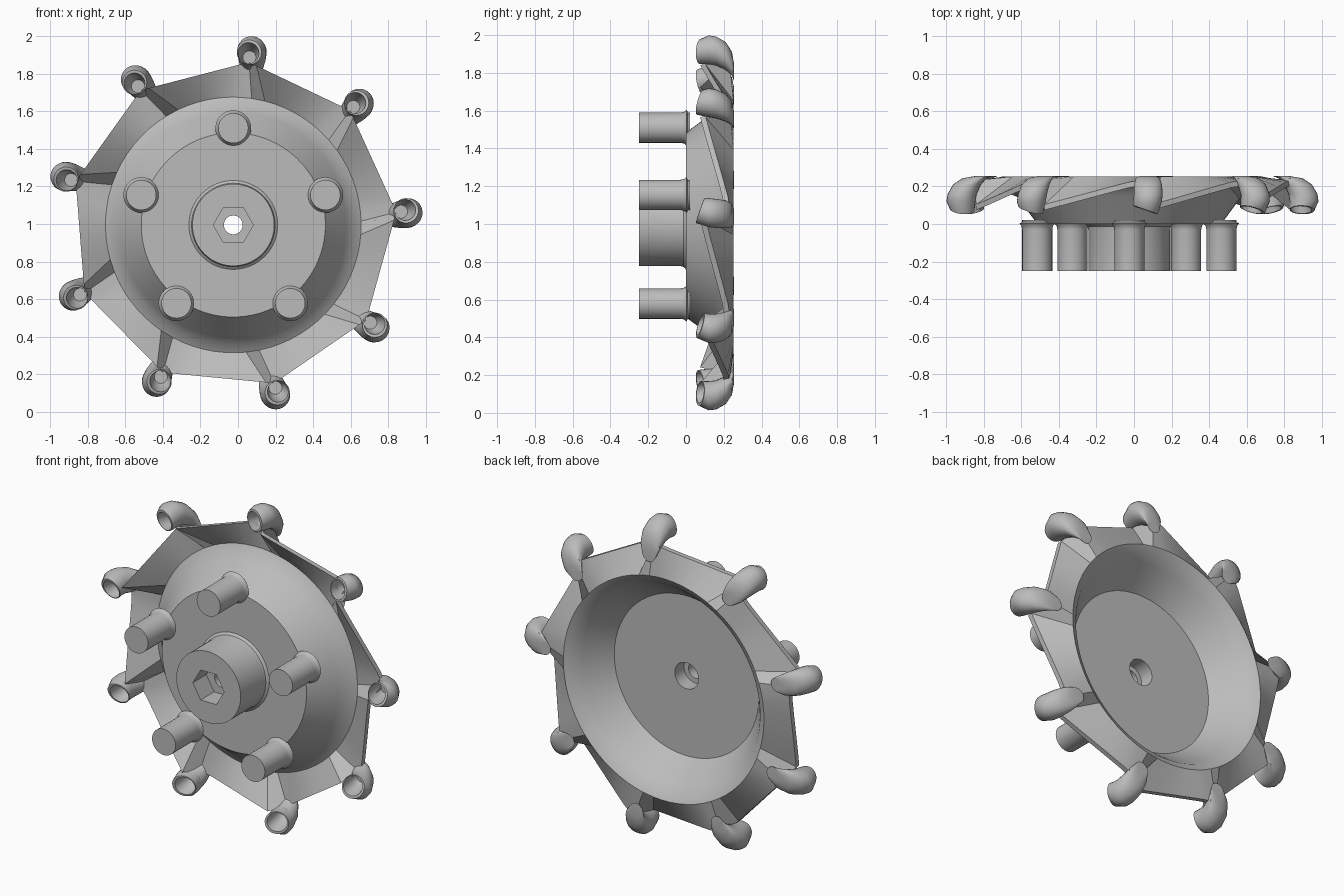
import bpy, bmesh, math
from math import cos, sin, radians, pi

if "Cube" in bpy.data.objects:
    bpy.data.objects.remove(bpy.data.objects["Cube"], do_unlink=True)

CX, CZ = -0.025, 0.995      # wheel axis
LOBES = 9
PITCH = 360 / LOBES
START = 84.5                # angle of the top lobe

grey = bpy.data.materials.new("plain_grey")
grey.use_nodes = True
grey.diffuse_color = (0.5, 0.5, 0.5, 1)
grey.node_tree.nodes["Principled BSDF"].inputs["Base Color"].default_value = (0.5, 0.5, 0.5, 1)


def polar(r, deg, y):
    return (CX + r * cos(radians(deg)), y, CZ + r * sin(radians(deg)))


def loft(name, rings, wrap=False, caps=False, sharp=30):
    """Skin a list of equal-length closed rings."""
    bm = bmesh.new()
    rows = [[bm.verts.new(p) for p in ring] for ring in rings]
    n = len(rows[0])
    pairs = list(zip(rows, rows[1:]))
    if wrap:
        pairs.append((rows[-1], rows[0]))
    for a, b in pairs:
        for i in range(n):
            j = (i + 1) % n
            bm.faces.new((a[i], a[j], b[j], b[i]))
    if caps:
        bm.faces.new(rows[0])
        bm.faces.new(rows[-1])
    bmesh.ops.recalc_face_normals(bm, faces=bm.faces)
    mesh = bpy.data.meshes.new(name)
    bm.to_mesh(mesh)
    bm.free()
    obj = bpy.data.objects.new(name, mesh)
    bpy.context.collection.objects.link(obj)
    mesh.materials.append(grey)
    bpy.ops.object.select_all(action="DESELECT")
    obj.select_set(True)
    bpy.context.view_layer.objects.active = obj
    bpy.ops.object.shade_smooth_by_angle(angle=radians(sharp))
    return obj


def circle(r, y, n=72):
    return [polar(r, 360 * i / n, y) for i in range(n)]


def hexagon(apothem, y, n=72):
    return [polar(apothem / cos(radians((360 * i / n) % 60 - 30)), 360 * i / n, y)
            for i in range(n)]


# Pressed dish: sawtooth rim, folds that widen toward the crest
RIM_T = (-0.06, 0.0, 0.07, 0.2, 0.37, 0.54, 0.7, 0.86)
FOLD_T = (-0.06, 0.07, 0.22, 0.33, 0.45, 0.58, 0.7, 0.83)
EVEN_T = [i / 8 - 0.06 for i in range(8)]


def rim_radius(t):
    half = radians(PITCH / 2)
    return 0.87 * cos(half) / cos(radians((t % 1) * PITCH) - half)


def rim_depth(t):
    return 0.2 if t < 0.05 else 0.075 + 0.13 * (t - 0.07) / 0.87


def dish_ring(ts, radius, depth):
    return [polar(radius(t), START - PITCH * (k + t), depth(t))
            for k in range(LOBES) for t in ts]


def dish_side(dy):
    flat = [(0.08, 0.0), (0.49, 0.0), (0.6, 0.15), (0.635, 0.195)]
    rings = [dish_ring(EVEN_T, lambda t, r=r: r, lambda t, y=y: y + dy) for r, y in flat]
    rings.append(dish_ring(FOLD_T, lambda t: 0.68, lambda t: 0.222 + dy))
    rings.append(dish_ring(RIM_T, rim_radius, lambda t: rim_depth(t) + dy))
    return rings


loft("dish", dish_side(0) + dish_side(0.03)[::-1], wrap=True, sharp=28)

# Hub with hexagonal socket, through hole and rear counterbore
loft("hub", [circle(0.05, -0.12), hexagon(0.092, -0.12), hexagon(0.092, -0.25),
             circle(0.218, -0.25), circle(0.218, -0.03), circle(0.222, -0.012),
             circle(0.24, 0.003), circle(0.24, 0.02), circle(0.08, 0.02),
             circle(0.08, -0.06), circle(0.05, -0.06)], wrap=True)


# Hollow rim lobes: skewed cups that lean back into the dish
def lobe_ring(base, r, side, rad, y, n=24):
    ring = []
    for i in range(n):
        a = 2 * pi * i / n
        u, v = r + rad * cos(a), side + rad * sin(a)
        x, _, z = polar(u, base, 0)
        ring.append((x + v * sin(radians(base)), y - 0.35 * (v - side) * (y < 0.1),
                     z - v * cos(radians(base))))
    return ring


# centre radius, clockwise shift, ring radius, depth
LOBE = ((0.895, 0.0, 0.035, 0.19), (0.905, -0.005, 0.05, 0.15), (0.918, -0.008, 0.056, 0.075),
        (0.922, -0.004, 0.066, 0.075), (0.932, 0.008, 0.077, 0.12), (0.926, 0.012, 0.077, 0.16),
        (0.9, 0.014, 0.074, 0.21), (0.86, 0.016, 0.064, 0.243), (0.81, 0.02, 0.045, 0.255))
for k in range(LOBES):
    base = START - PITCH * k
    loft(f"lobe_{k + 1}", [lobe_ring(base, *s) for s in LOBE], caps=True, sharp=40)

# Five drive pins with a small flare at the foot
PIN = ((0.08, -0.25), (0.08, -0.03), (0.084, -0.01), (0.095, 0.003), (0.08, 0.01), (0.08, 0.02))
for k in range(5):
    px, _, pz = polar(0.515, 90 + 72 * k, 0)
    rings = [[(px + r * cos(2 * pi * i / 32), y, pz + r * sin(2 * pi * i / 32))
              for i in range(32)] for r, y in PIN]
    loft(f"pin_{k + 1}", rings, caps=True)
